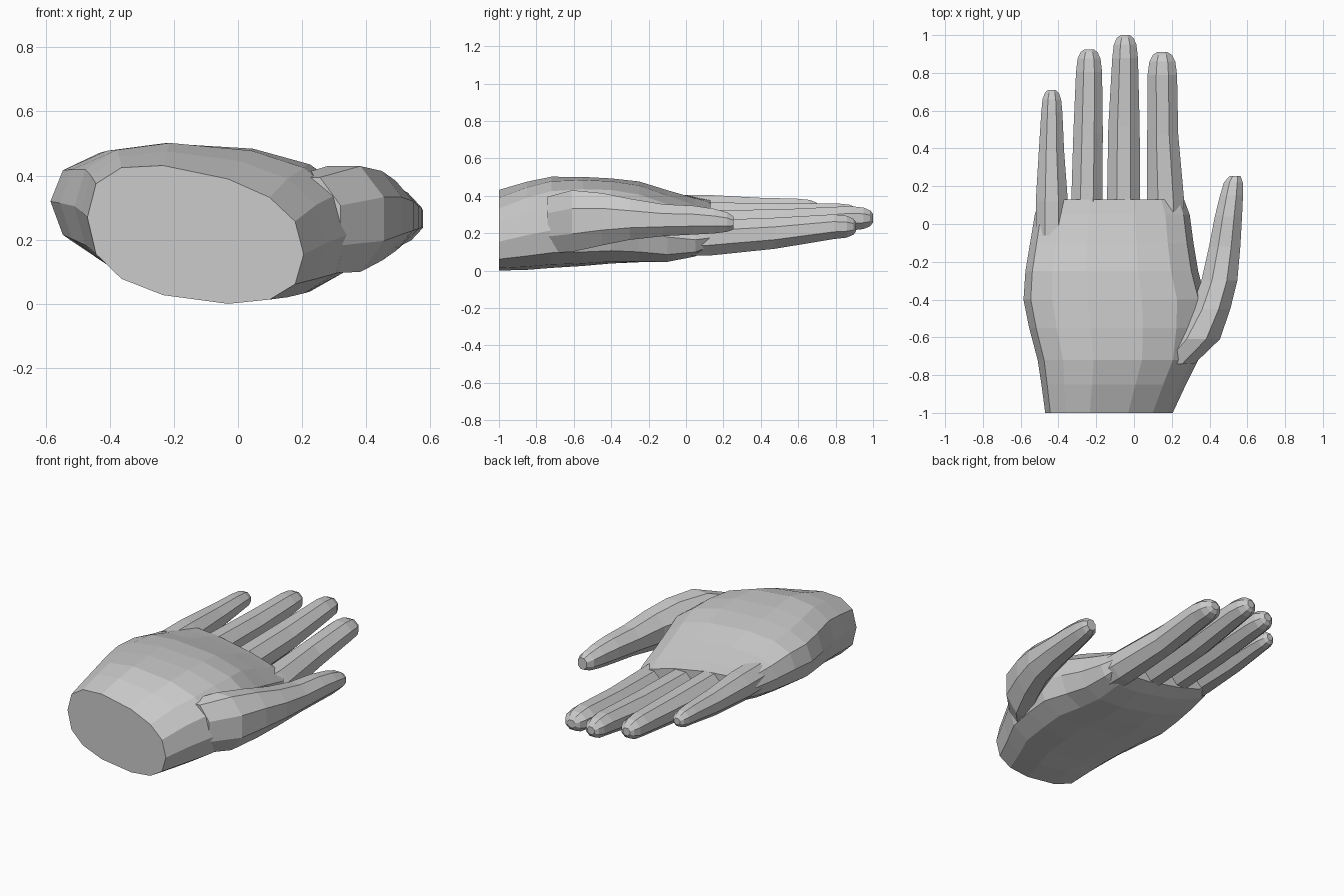
import bpy, bmesh
from math import sin, cos, pi, copysign

if "Cube" in bpy.data.objects:
    bpy.data.objects.remove(bpy.data.objects["Cube"])


def loft(name, rings):
    """Skin a list of equal-length point rings and cap both ends."""
    bm = bmesh.new()
    loops = [[bm.verts.new(p) for p in ring] for ring in rings]
    for a, b in zip(loops, loops[1:]):
        for i in range(len(a)):
            j = (i + 1) % len(a)
            bm.faces.new((a[i], a[j], b[j], b[i]))
    bm.faces.new(loops[0])
    bm.faces.new(loops[-1])
    bmesh.ops.recalc_face_normals(bm, faces=bm.faces[:])
    mesh = bpy.data.meshes.new(name)
    bm.to_mesh(mesh)
    bm.free()
    obj = bpy.data.objects.new(name, mesh)
    bpy.context.collection.objects.link(obj)
    return obj


def oval(y, cx, cz, rx, rz, n=8):
    """Flat-sided oval ring across y."""
    k = 1 / cos(pi / n)
    return [(cx + k * rx * cos(2 * pi * (i + .5) / n), y,
             cz + k * rz * sin(2 * pi * (i + .5) / n)) for i in range(n)]


def slab(y, x0, x1, tl, tr, bl, br, n=14):
    """Rounded ring fitted in a quad with sloping top and bottom."""
    ring = []
    for i in range(n):
        a = 2 * pi * i / n
        u = copysign(abs(cos(a)) ** .8, cos(a)) / 2 + .5
        v = copysign(abs(sin(a)) ** .8, sin(a)) / 2 + .5
        top, low = tl + (tr - tl) * u, bl + (br - bl) * u
        ring.append((x0 + (x1 - x0) * u, y, low + (top - low) * v))
    return ring


def finger(name, base, mid, tip, tip_y):
    """base, mid, tip = (x, z, half width, half thickness)."""
    start, knuckle = -.06, .12
    joint = knuckle + (tip_y - knuckle) * .45
    rows = [(start, base, 1), (knuckle, base, 1), (joint, mid, 1),
            (tip_y - .12, tip, 1), (tip_y - .05, tip, .88),
            (tip_y - .015, tip, .65), (tip_y, tip, .35)]
    return loft(name, [oval(y, s[0], s[1], s[2] * k, s[3] * k) for y, s, k in rows])


# Palm and wrist
hand = loft("hand", [slab(*s) for s in (
    (-1, -.47, .205, .49, .35, .06, -.03),
    (-.85, -.49, .275, .52, .42, .07, -.03),
    (-.72, -.51, .34, .54, .46, .08, -.02),
    (-.55, -.555, .37, .53, .475, .11, -.02),
    (-.4, -.585, .38, .52, .47, .13, -.01),
    (-.25, -.575, .34, .51, .44, .15, -.01),
    (-.1, -.55, .315, .47, .38, .17, -.01),
    (.05, -.525, .295, .44, .31, .20, .03),
    (.13, -.5, .265, .42, .28, .23, .08))])

# Fingers
parts = [
    finger("little_finger", (-.435, .325, .085, .085), (-.437, .325, .067, .07),
           (-.435, .335, .056, .055), .71),
    finger("ring_finger", (-.25, .28, .082, .09), (-.243, .285, .078, .08),
           (-.238, .30, .069, .065), .925),
    finger("middle_finger", (-.055, .235, .088, .092), (-.053, .25, .083, .083),
           (-.047, .285, .068, .065), 1.0),
    finger("index_finger", (.168, .18, .098, .095), (.152, .205, .082, .083),
           (.15, .24, .078, .066), .91)]

# Thumb
parts.append(loft("thumb", [oval(*s) for s in (
    (-.74, .21, .25, .11, .15), (-.61, .33, .27, .125, .165),
    (-.45, .405, .28, .105, .14), (-.3, .452, .28, .095, .11),
    (-.12, .48, .275, .083, .085), (.04, .5, .275, .072, .077),
    (.15, .516, .27, .061, .066), (.22, .526, .265, .05, .052),
    (.253, .535, .26, .03, .035))]))

# Merge everything into one skin
for p in parts:
    mod = hand.modifiers.new("join", 'BOOLEAN')
    mod.operation, mod.solver, mod.object = 'UNION', 'EXACT', p
bpy.context.view_layer.update()
deps = bpy.context.evaluated_depsgraph_get()
merged = bpy.data.meshes.new_from_object(hand.evaluated_get(deps))
hand.modifiers.clear()
hand.data = merged
for p in parts:
    bpy.data.objects.remove(p)

# Rest on the ground
low = min(v.co.z for v in merged.vertices)
for v in merged.vertices:
    v.co.z -= low
